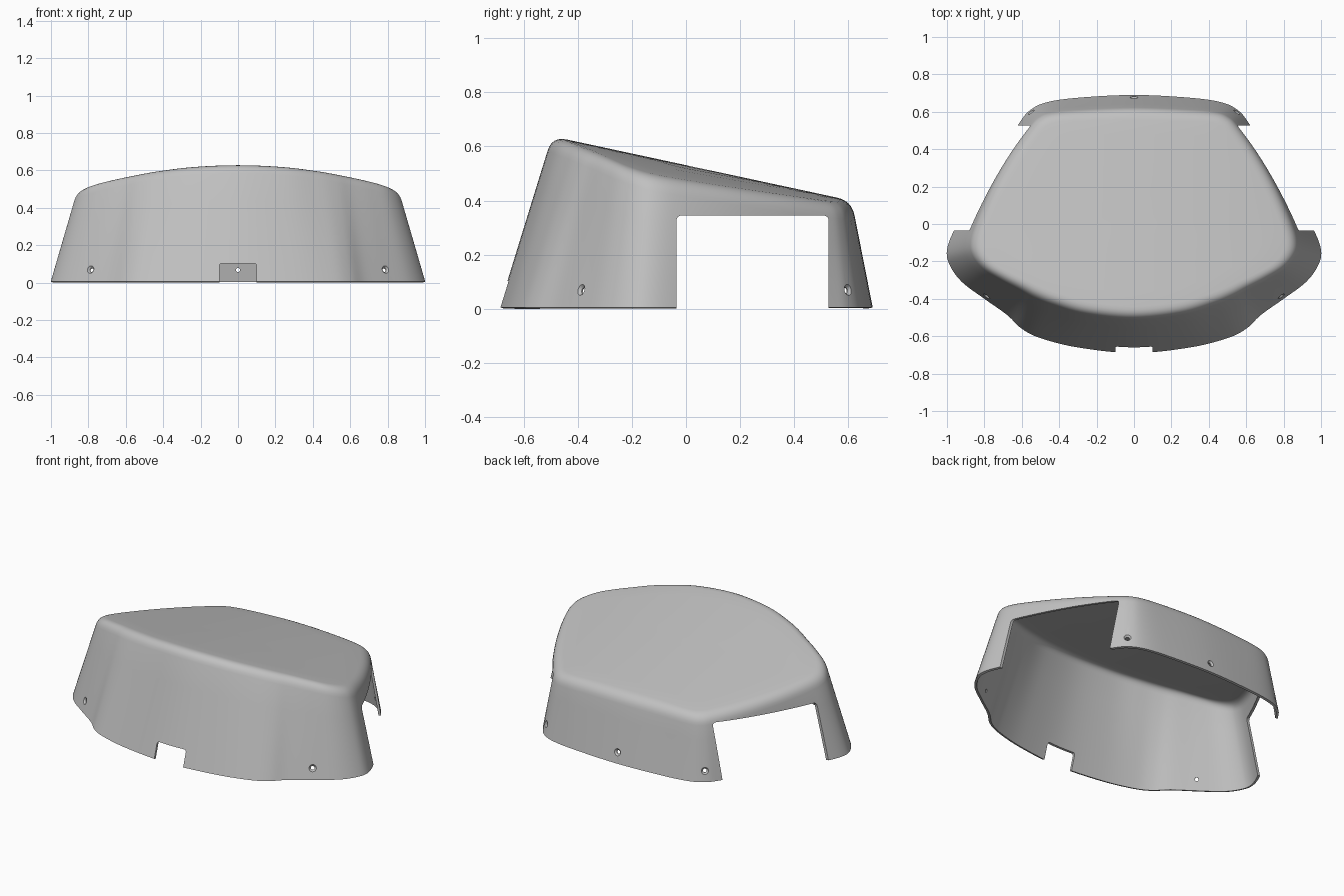
import bpy, bmesh, math
from mathutils import Vector

if "Cube" in bpy.data.objects:
    bpy.data.objects.remove(bpy.data.objects["Cube"], do_unlink=True)

# Half outlines (front centre to back centre): lower rim and upper edge
RIM = [(0, -.69), (.3, -.66), (.5, -.61), (.6, -.56), (.68, -.485), (.8, -.4),
       (.92, -.31), (.985, -.22), (1, -.14), (.96, -.03), (.86, .14), (.75, .33),
       (.62, .53), (.56, .605), (.47, .65), (.3, .675), (0, .69)]
CROWN = [(0, -.495), (.25, -.47), (.42, -.42), (.52, -.38), (.6, -.34), (.7, -.29),
         (.79, -.235), (.845, -.17), (.86, -.1), (.835, 0), (.76, .18), (.66, .36),
         (.555, .51), (.5, .565), (.43, .59), (.28, .602), (0, .612)]
BASE_Z = .005
ROUND = .055
CENTRE = Vector((0, .05, 0))


def closed_spline(half, steps=6):
    """Mirror a half outline and smooth it into a closed loop."""
    pts = [Vector((x, y, 0)) for x, y in half]
    pts += [Vector((-p.x, p.y, 0)) for p in pts[-2:0:-1]]
    n, out = len(pts), []
    for i in range(n):
        a, b, c, d = (pts[(i + k) % n] for k in (-1, 0, 1, 2))
        for s in range(steps):
            t = s / steps
            out.append(.5 * (2 * b + (c - a) * t + (2 * a - 5 * b + 4 * c - d) * t**2
                             + (3 * b - a - 3 * c + d) * t**3))
    return out


def on_top(p):
    """Drop a plan point onto the sloping, gently crowned top."""
    return Vector((p.x, p.y, .632 - .215 * (p.y + .47) - .09 * p.x**2))


def new_object(name, bm):
    mesh = bpy.data.meshes.new(name)
    bm.to_mesh(mesh)
    bm.free()
    obj = bpy.data.objects.new(name, mesh)
    bpy.context.collection.objects.link(obj)
    return obj


def bridge(bm, lower, upper):
    n = len(lower)
    for i in range(n):
        j = (i + 1) % n
        bm.faces.new((lower[i], lower[j], upper[j], upper[i]))


# Shell surface: drafted wall, rounded edge, crowned top
rim = [Vector((p.x, p.y, BASE_Z)) for p in closed_spline(RIM)]
edge = [on_top(p) for p in closed_spline(CROWN)]
wall_end = [e + (r - e).normalized() * ROUND for r, e in zip(rim, edge)]
top_start = [on_top(e + (CENTRE - Vector((e.x, e.y, 0))).normalized() * ROUND) for e in edge]

rings = [[r.lerp(w, k / 4) for r, w in zip(rim, wall_end)] for k in range(5)]
for k in range(1, 7):
    t = k / 6
    rings.append([w * (1 - t)**2 + e * 2 * t * (1 - t) + s * t**2
                  for w, e, s in zip(wall_end, edge, top_start)])
for f in (.85, .65, .45, .25, .1):
    rings.append([on_top(CENTRE.lerp(Vector((s.x, s.y, 0)), f)) for s in top_start])

bm = bmesh.new()
loops = [[bm.verts.new(p) for p in ring] for ring in rings]
for low, high in zip(loops, loops[1:]):
    bridge(bm, low, high)
bm.faces.new(loops[-1])
cover = new_object("cover_shell", bm)

solid = cover.modifiers.new("thickness", 'SOLIDIFY')
solid.thickness = .015
solid.offset = -1
solid.use_even_offset = True


# Cutters
def box_cutter(name, low, high, axis, radius):
    """Box with the edges along one axis rounded."""
    low, high = Vector(low), Vector(high)
    bm = bmesh.new()
    bmesh.ops.create_cube(bm, size=1)
    for v in bm.verts:
        v.co = Vector([(low[k] + high[k]) / 2 + v.co[k] * (high[k] - low[k]) for k in range(3)])
    along = [e for e in bm.edges
             if abs((e.verts[0].co - e.verts[1].co).normalized()[axis]) > .9]
    bmesh.ops.bevel(bm, geom=along, offset=radius, segments=4, profile=.5, affect='EDGES')
    return new_object(name, bm)


def screw_cutter(name, x, y, z=.07):
    """Countersunk hole square to the wall nearest to a plan point."""
    wall = [r.lerp(e, (z - r.z) / (e.z - r.z)) for r, e in zip(rim, edge)]
    i = min(range(len(wall)), key=lambda k: (wall[k].x - x)**2 + (wall[k].y - y)**2)
    tangent = wall[(i + 1) % len(wall)] - wall[i - 1]
    normal = tangent.cross(edge[i] - rim[i]).normalized()
    turn = normal.to_track_quat('Z', 'Y')
    bm = bmesh.new()
    stack = []
    for depth, radius in ((-.05, .011), (-.01, .011), (0, .021), (.03, .021)):
        stack.append([bm.verts.new(wall[i] + turn @ Vector(
            (radius * math.cos(a), radius * math.sin(a), depth)))
            for a in (math.tau * k / 20 for k in range(20))])
    for low, high in zip(stack, stack[1:]):
        bridge(bm, low, high)
    bm.faces.new(stack[0][::-1])
    bm.faces.new(stack[-1])
    return new_object(name, bm)


cutters = [box_cutter("side_opening_cutter", (-1.5, -.035, -.3), (1.5, .527, .345), 0, .018),
           box_cutter("front_notch_cutter", (-.1, -1, -.2), (.1, -.5, .103), 1, .014),
           screw_cutter("back_hole_cutter", 0, .68)]
for side in (-1, 1):
    cutters.append(screw_cutter("front_side_hole_cutter", side * .795, -.39))
    cutters.append(screw_cutter("back_side_hole_cutter", side * .54, .595))

for cutter in cutters:
    cutter.hide_render = True
    cut = cover.modifiers.new(cutter.name, 'BOOLEAN')
    cut.operation = 'DIFFERENCE'
    cut.solver = 'EXACT'
    cut.object = cutter

# Apply the modifiers, then discard the cutters
bpy.ops.object.select_all(action='DESELECT')
cover.select_set(True)
bpy.context.view_layer.objects.active = cover
for name in [m.name for m in cover.modifiers]:
    bpy.ops.object.modifier_apply(modifier=name)
for cutter in cutters:
    bpy.data.objects.remove(cutter, do_unlink=True)

# Single grey plastic
grey = bpy.data.materials.new("light_grey")
grey.use_nodes = True
colour = (.53, .53, .53, 1)
grey.diffuse_color = colour
grey.node_tree.nodes["Principled BSDF"].inputs["Base Color"].default_value = colour
cover.data.materials.clear()
cover.data.materials.append(grey)
bpy.ops.object.shade_smooth_by_angle(angle=math.radians(30))
